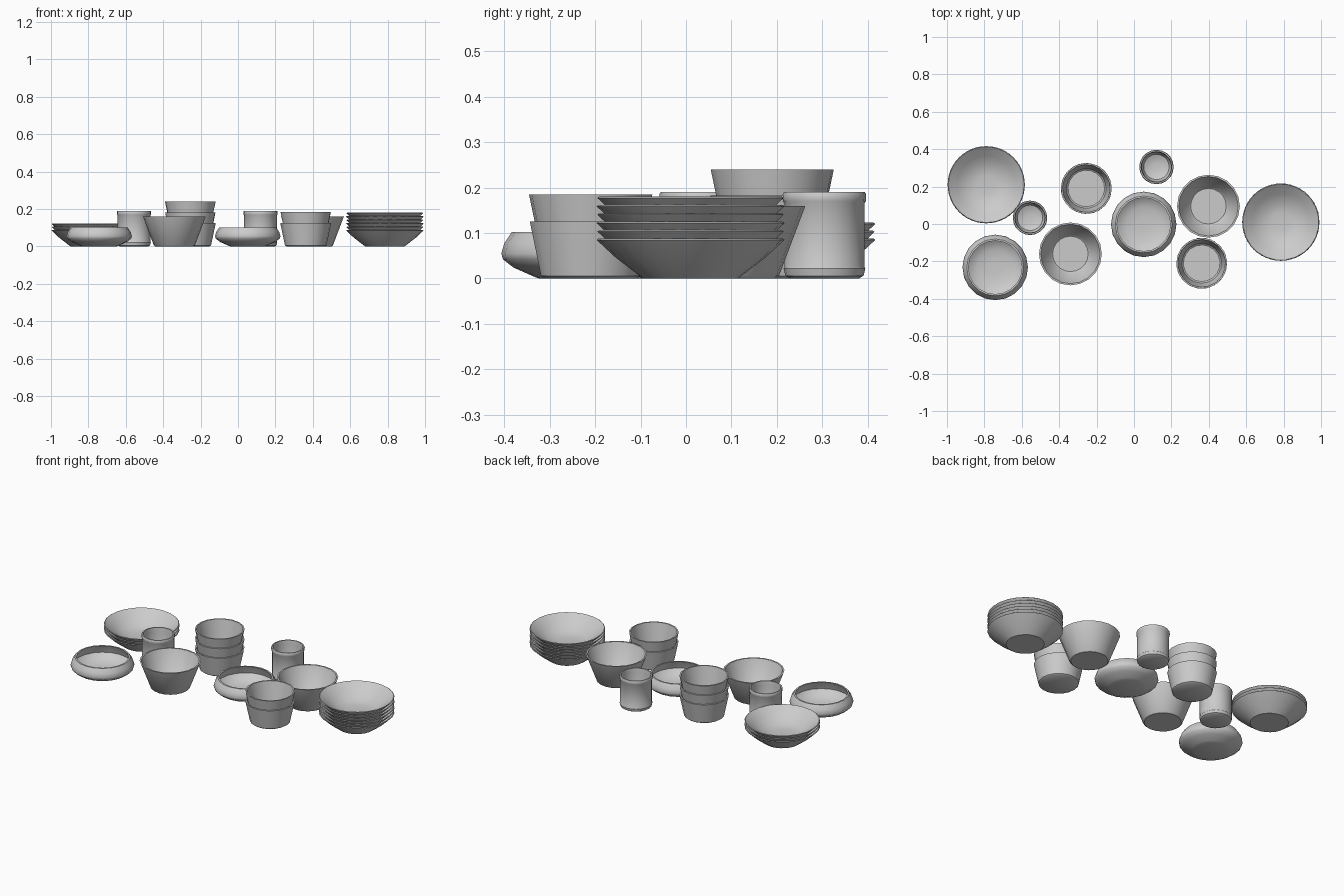
import bpy, math

if "Cube" in bpy.data.objects:
    bpy.data.objects.remove(bpy.data.objects["Cube"])

def lathe(name, profile, loc, sides, turn=0.0):
    """Revolve an (r, z) profile; both ends are capped by a flat polygon."""
    verts, faces = [], []
    for r, z in profile:
        for i in range(sides):
            a = 2 * math.pi * i / sides + turn
            verts.append((r * math.cos(a), r * math.sin(a), z))
    for k in range(len(profile) - 1):
        for i in range(sides):
            j = (i + 1) % sides
            a, b = k * sides, (k + 1) * sides
            faces.append((a + i, a + j, b + j, b + i))
    faces.append(tuple(reversed(range(sides))))
    top = (len(profile) - 1) * sides
    faces.append(tuple(range(top, top + sides)))
    me = bpy.data.meshes.new(name)
    me.from_pydata(verts, [], faces)
    me.update()
    ob = bpy.data.objects.new(name, me)
    ob.location = loc
    bpy.context.collection.objects.link(ob)
    bpy.ops.object.select_all(action='DESELECT')
    ob.select_set(True)
    bpy.context.view_layer.objects.active = ob
    bpy.ops.object.shade_smooth_by_angle(angle=math.radians(35))
    return ob

# Profiles run from the underside, up the outside, over the rim and down inside
PLATE = [(0.105, 0), (0.165, 0.046), (0.207, 0.085), (0.203, 0.088),
         (0.155, 0.052), (0.105, 0.018), (0.05, 0.010)]
SMALL_BOWL = [(0.102, 0), (0.111, 0.006), (0.136, 0.125), (0.128, 0.125),
              (0.106, 0.016), (0.098, 0.010)]
LARGE_BOWL = [(0.102, 0), (0.110, 0.006), (0.168, 0.16), (0.159, 0.16),
              (0.104, 0.018), (0.095, 0.011)]
SHALLOW_BOWL = [(0.092, 0), (0.105, 0.005), (0.148, 0.024), (0.171, 0.042),
                (0.175, 0.055), (0.168, 0.078), (0.152, 0.102), (0.143, 0.102),
                (0.153, 0.080), (0.161, 0.055), (0.140, 0.032), (0.095, 0.015),
                (0.04, 0.011)]
CUP = [(0.076, 0), (0.086, 0.006), (0.090, 0.022), (0.088, 0.026), (0.088, 0.165),
       (0.091, 0.170), (0.092, 0.185), (0.089, 0.19), (0.082, 0.19), (0.079, 0.165),
       (0.079, 0.045), (0.068, 0.024), (0.045, 0.014), (0.02, 0.011)]

def stack(name, profile, x, y, count, step, sides):
    for n in range(count):
        lathe(f"{name}_{n + 1}", profile, (x, y, n * step), sides, n * 0.13)

# Plate stacks
stack("plate_left", PLATE, -0.79, 0.21, 3, 0.0175, 24)
stack("plate_right", PLATE, 0.785, 0.01, 6, 0.0185, 24)

# Stacked small bowls
stack("small_bowl_back", SMALL_BOWL, -0.255, 0.19, 3, 0.0575, 18)
stack("small_bowl_front", SMALL_BOWL, 0.362, -0.21, 2, 0.06, 18)

# Single large bowls
stack("large_bowl_left", LARGE_BOWL, -0.34, -0.16, 1, 0, 20)
stack("large_bowl_right", LARGE_BOWL, 0.398, 0.095, 1, 0, 20)

# Shallow bowls with inward curving rims
stack("shallow_bowl_left", SHALLOW_BOWL, -0.742, -0.232, 1, 0, 20)
stack("shallow_bowl_middle", SHALLOW_BOWL, 0.052, -0.002, 1, 0, 20)

# Cups
stack("cup_left", CUP, -0.556, 0.033, 1, 0, 20)
stack("cup_back", CUP, 0.12, 0.305, 1, 0, 20)
